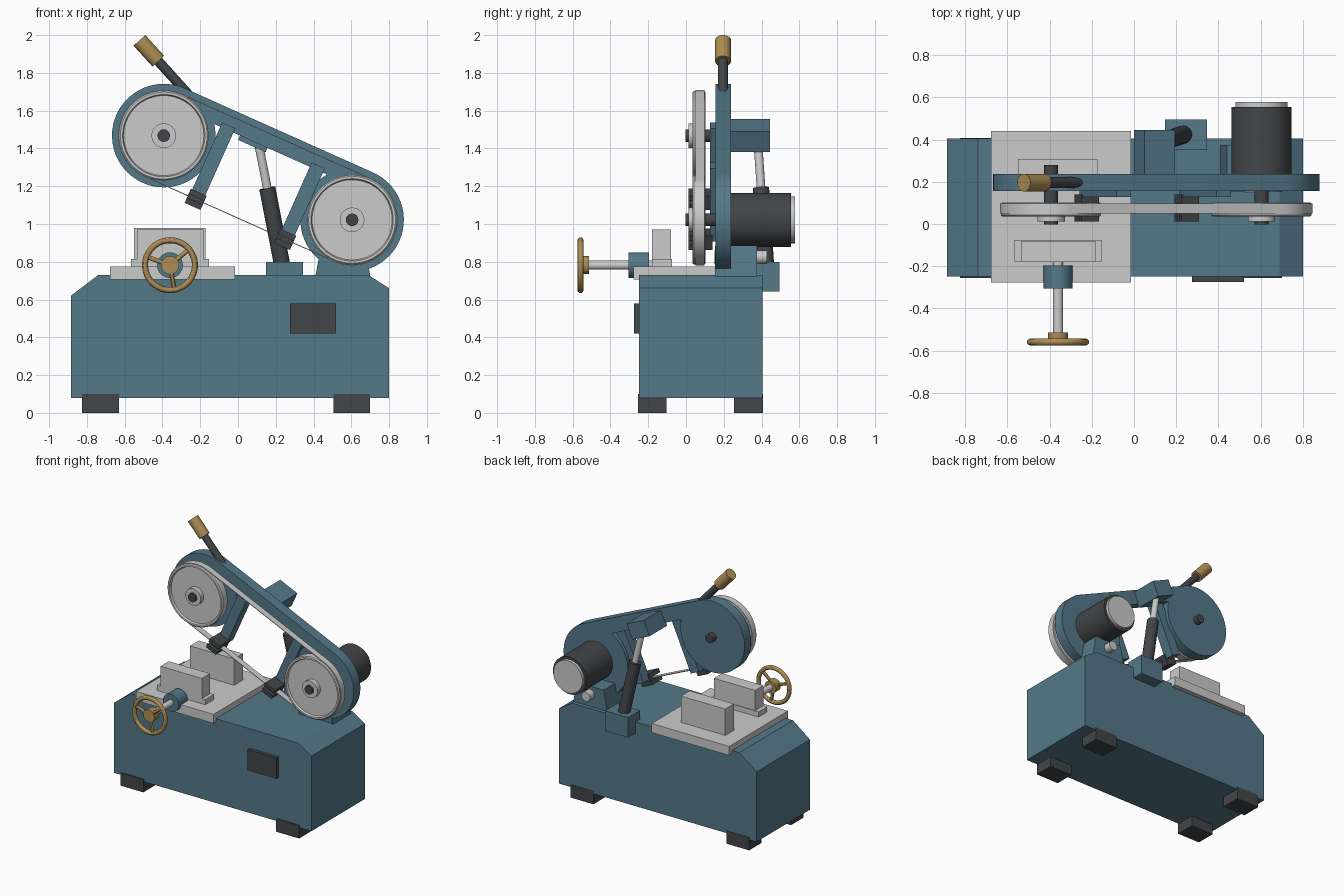
import bpy, bmesh, math
from mathutils import Vector, Matrix

if "Cube" in bpy.data.objects:
    bpy.data.objects.remove(bpy.data.objects["Cube"])


def material(name, rgb):
    m = bpy.data.materials.new(name)
    m.diffuse_color = (*rgb, 1)
    m.use_nodes = True
    m.node_tree.nodes["Principled BSDF"].inputs["Base Color"].default_value = m.diffuse_color
    return m


BLUE = material("blue_paint", (0.09, 0.19, 0.25))
DARK = material("dark_metal", (0.055, 0.06, 0.065))
GOLD = material("brass", (0.42, 0.27, 0.09))
GREY = None


def finish(name, bm, mat, smooth=False):
    bmesh.ops.recalc_face_normals(bm, faces=bm.faces)
    me = bpy.data.meshes.new(name)
    bm.to_mesh(me)
    bm.free()
    if smooth:
        me.polygons.foreach_set("use_smooth", [True] * len(me.polygons))
        me.set_sharp_from_angle(angle=math.radians(30))
    if mat:
        me.materials.append(mat)
    ob = bpy.data.objects.new(name, me)
    bpy.context.collection.objects.link(ob)
    return ob


def prism(name, pts, y0, y1, mat, smooth=False):
    """Extrude an (x, z) outline along y."""
    bm = bmesh.new()
    face = bm.faces.new([bm.verts.new((x, y0, z)) for x, z in pts])
    ext = bmesh.ops.extrude_face_region(bm, geom=[face])["geom"]
    bmesh.ops.translate(bm, vec=(0, y1 - y0, 0),
                        verts=[g for g in ext if isinstance(g, bmesh.types.BMVert)])
    return finish(name, bm, mat, smooth)


def box(name, x0, x1, y0, y1, z0, z1, mat):
    return prism(name, [(x0, z0), (x1, z0), (x1, z1), (x0, z1)], y0, y1, mat)


def rod(name, a, b, r, mat, seg=32):
    a, b = Vector(a), Vector(b)
    d = b - a
    mtx = Matrix.Translation((a + b) / 2) @ d.to_track_quat('Z', 'Y').to_matrix().to_4x4()
    bm = bmesh.new()
    bmesh.ops.create_cone(bm, cap_ends=True, segments=seg, radius1=r, radius2=r,
                          depth=d.length, matrix=mtx)
    return finish(name, bm, mat, True)


def lathe(name, profile, x, z, mat, seg=64, closed=False):
    """Spin a (radius, y) profile about a y-parallel axis through x, z."""
    bm = bmesh.new()
    vs = [bm.verts.new((x + r, y, z)) for r, y in profile]
    es = [bm.edges.new(p) for p in zip(vs, vs[1:] + (vs[:1] if closed else []))]
    bmesh.ops.spin(bm, geom=vs + es, cent=(x, 0, z), axis=(0, 1, 0),
                   angle=math.tau, steps=seg, use_duplicate=False)
    bmesh.ops.remove_doubles(bm, verts=bm.verts, dist=1e-5)
    return finish(name, bm, mat, True)


# Saw head axes: u runs from the upper wheel to the lower wheel, v is across
W1, W2 = Vector((-0.393, 1.468)), Vector((0.604, 1.022))
L = (W2 - W1).length
U = (W2 - W1) / L
V = Vector((-U.y, U.x))


def head(u, v):
    p = W1 + U * u + V * v
    return p.x, p.y


def head_box(name, u0, u1, v0, v1, y0, y1, mat):
    pts = [head(u0, v0), head(u1, v0), head(u1, v1), head(u0, v1)]
    return prism(name, pts, y0, y1, mat)


def arc(cu, r, a0, a1, n=48):
    ang = [math.radians(a0 + (a1 - a0) * i / n) for i in range(n + 1)]
    return [head(cu + r * math.cos(a), r * math.sin(a)) for a in ang]


# Base cabinet, feet and switch box
prism("base_cabinet", [(-0.885, 0.08), (0.80, 0.08), (0.80, 0.66), (0.69, 0.73),
                       (-0.74, 0.73), (-0.885, 0.62)], -0.248, 0.405, BLUE)
for sx, x in (("left", -0.825), ("right", 0.505)):
    for sy, y in (("front", -0.255), ("back", 0.255)):
        box(f"foot_{sy}_{sx}", x, x + 0.195, y, y + 0.153, 0, 0.10, DARK)
box("switch_box", 0.275, 0.52, -0.275, -0.24, 0.42, 0.58, DARK)

# Work table and vise
box("work_table", -0.677, -0.015, -0.277, 0.44, 0.705, 0.775, GREY)
box("vise_fixed_jaw", -0.55, -0.173, 0.20, 0.307, 0.77, 0.978, GREY)
box("vise_moving_jaw", -0.535, -0.183, -0.18, -0.08, 0.81, 0.97, GREY)
box("vise_jaw_foot", -0.567, -0.153, -0.18, -0.075, 0.77, 0.815, GREY)
SX, SZ = -0.36, 0.782
rod("vise_screw", (SX, -0.53, SZ), (SX, -0.15, SZ), 0.024, GREY)
rod("vise_screw_nut", (SX, -0.305, SZ), (SX, -0.197, SZ), 0.068, BLUE)

# Handwheel with three spokes
ring = [(0.132 + 0.016 * math.cos(t * math.tau / 12), -0.559 + 0.016 * math.sin(t * math.tau / 12))
        for t in range(12)]
lathe("handwheel_rim", ring, SX, SZ, GOLD, 48, closed=True)
rod("handwheel_hub", (SX, -0.572, SZ), (SX, -0.513, SZ), 0.048, GOLD)
for i, deg in enumerate((40, 160, 280)):
    a = math.radians(deg)
    rod(f"handwheel_spoke_{i + 1}", (SX, -0.559, SZ),
        (SX + 0.132 * math.cos(a), -0.559, SZ + 0.132 * math.sin(a)), 0.012, GOLD, 12)

# Saw head frame: two discs joined by a beam along the top
R, BEAM = 0.274, 0.165
cut = math.degrees(math.asin(BEAM / R))
prism("saw_frame", arc(0, R, 90, 360 + cut) + arc(L, R, 180 - cut, 450), 0.157, 0.238, BLUE, True)

# Band wheels, shafts and blade
wheel = [(0, 0.013), (0.065, 0.013), (0.065, 0.05), (0.212, 0.05), (0.218, 0.035),
         (0.23, 0.035), (0.237, 0.042), (0.237, 0.095), (0.23, 0.102), (0, 0.102)]
for tag, c, back in (("upper", W1, 0.28), ("lower", W2, 0.30)):
    lathe(f"band_wheel_{tag}", wheel, c.x, c.y, GREY)
    rod(f"wheel_shaft_{tag}", (c.x, -0.003, c.y), (c.x, back, c.y), 0.033, DARK)
outer = arc(0, 0.241, 90, 270) + arc(L, 0.241, -90, 90)
inner = arc(0, 0.236, 90, 270) + arc(L, 0.236, -90, 90)
bm = bmesh.new()
loops = [[bm.verts.new((x, y, z)) for x, z in pts]
         for pts, y in ((outer, 0.05), (outer, 0.098), (inner, 0.098), (inner, 0.05))]
n = len(outer)
for k in range(4):
    a, b = loops[k], loops[(k + 1) % 4]
    for i in range(n):
        j = (i + 1) % n
        bm.faces.new((a[i], a[j], b[j], b[i]))
finish("saw_blade", bm, GREY, True)

# Guide arms with forked blade guides
for tag, u in (("left", 0.292), ("right", 0.811)):
    head_box(f"guide_arm_{tag}", u - 0.038, u + 0.038, -0.235, 0.19, 0.127, 0.21, BLUE)
    head_box(f"guide_back_{tag}", u - 0.046, u + 0.046, -0.28, -0.198, 0.1, 0.14, DARK)
    for side, v in (("top", -0.228), ("bottom", -0.28)):
        head_box(f"guide_jaw_{tag}_{side}", u - 0.046, u + 0.046, v, v + 0.03, 0.012, 0.11, DARK)

# Lift handle
rod("handle_rod", (-0.235, 0.196, 1.655), (-0.44, 0.196, 1.882), 0.026, DARK)
rod("handle_grip", (-0.422, 0.196, 1.862), (-0.522, 0.196, 1.972), 0.042, GOLD)

# Pivot bracket and pin
prism("pivot_bracket", [(0.405, 0.70), (0.705, 0.70), (0.67, 0.885), (0.44, 0.885)],
      0.153, 0.375, BLUE)
rod("pivot_pin", (0.555, 0.15, 0.825), (0.555, 0.43, 0.825), 0.036, GREY)

# Drive motor
rod("motor_body", (W2.x, 0.235, W2.y), (W2.x, 0.555, W2.y), 0.143, DARK, 48)
rod("motor_end_cap", (W2.x, 0.55, W2.y), (W2.x, 0.578, W2.y), 0.124, GREY, 48)

# Lift cylinder with its mounts
box("cylinder_mount", 0.147, 0.345, 0.35, 0.495, 0.643, 0.798, BLUE)
head_box("cylinder_head_bracket", 0.368, 0.528, 0.14, 0.26, 0.23, 0.445, BLUE)
rod("lift_cylinder", (0.238, 0.425, 0.76), (0.155, 0.397, 1.19), 0.043, DARK)
rod("lift_piston", (0.157, 0.398, 1.18), (0.106, 0.38, 1.44), 0.023, GREY)
